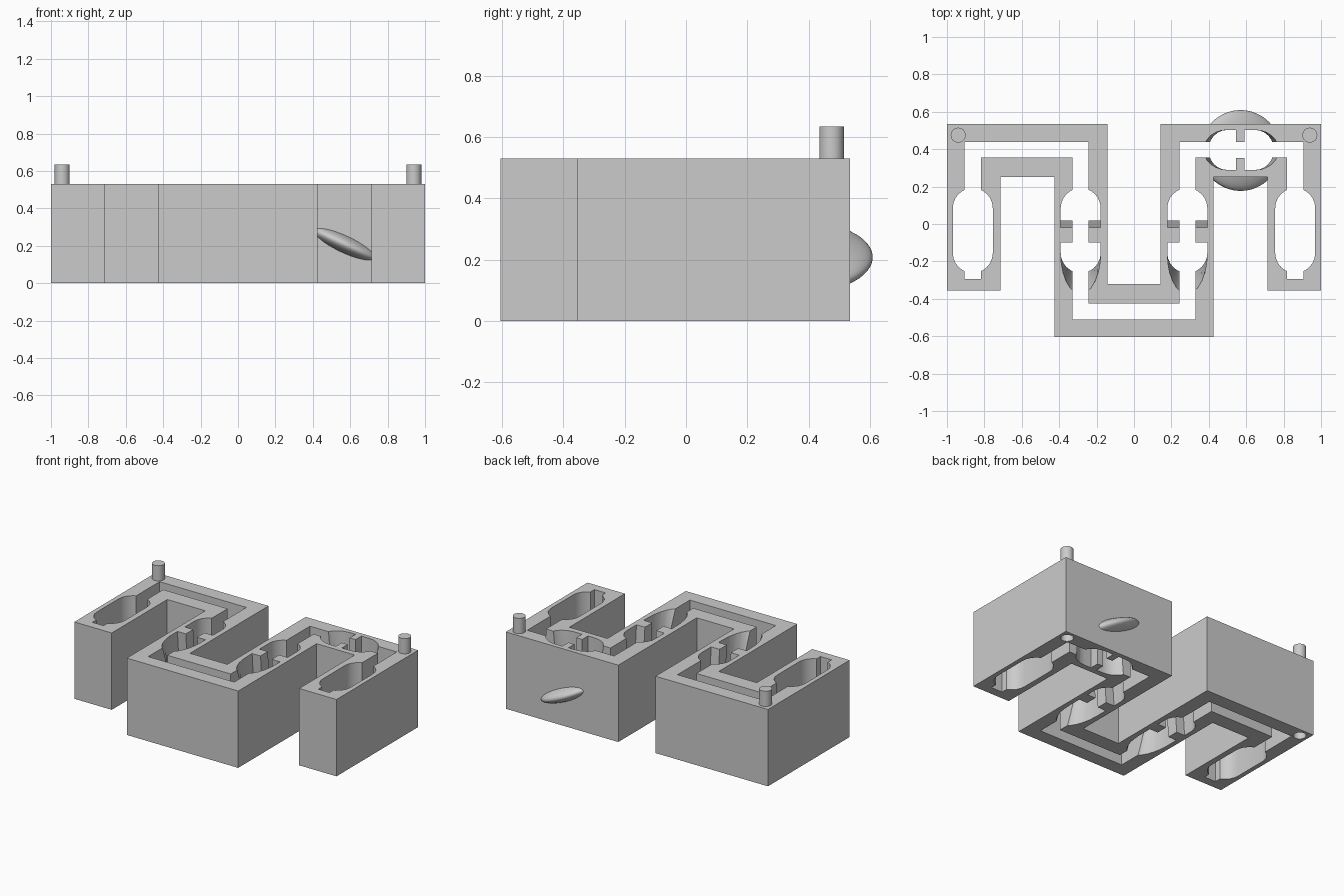
import bpy, bmesh
from math import sin, cos, pi, radians

if "Cube" in bpy.data.objects:
    bpy.data.objects.remove(bpy.data.objects["Cube"])

grey = bpy.data.materials.new("plain grey")
grey.use_nodes = True
grey.diffuse_color = (0.6, 0.6, 0.6, 1)
grey.node_tree.nodes["Principled BSDF"].inputs["Base Color"].default_value = (0.6, 0.6, 0.6, 1)

HEIGHT = 0.53
SLOT = 0.043    # half width of the channel
WIDE = 0.107    # half width of the pockets


def loft(name, rings):
    """Closed solid through matching rings of 3D points, bottom to top."""
    bm = bmesh.new()
    loops = [[bm.verts.new(p) for p in ring] for ring in rings]
    n = len(loops[0])
    for low, high in zip(loops, loops[1:]):
        for i in range(n):
            j = (i + 1) % n
            bm.faces.new((low[i], low[j], high[j], high[i]))
    bm.faces.new(loops[0])
    bm.faces.new(loops[-1])
    bmesh.ops.recalc_face_normals(bm, faces=bm.faces)
    mesh = bpy.data.meshes.new(name)
    bm.to_mesh(mesh)
    bm.free()
    mesh.materials.append(grey)
    obj = bpy.data.objects.new(name, mesh)
    bpy.context.collection.objects.link(obj)
    return obj


def prism(name, outline, low, high):
    return loft(name, [[(x, y, z) for x, y in outline] for z in (low, high)])


def mirrored(half):
    return half + [(-x, y) for x, y in reversed(half)]


def pocket(cx, cy, flat, sections, along_x=False):
    """Rounded pocket; each section is (z, front end length, back end length)."""
    rings = []
    for z, front, back in sections:
        ring = []
        for start, shift, length in ((0, flat, back), (pi, -flat, front)):
            for k in range(13):
                t = start + pi * k / 12
                u, v = WIDE * cos(t), shift + length * sin(t)
                ring.append((cx + v, cy - u, z) if along_x else (cx + u, cy + v, z))
        rings.append(ring)
    return loft("pocket_cutter", rings)


def cylinder(name, x, y, radius, low, high):
    ring = [(x + radius * cos(2 * pi * k / 32), y + radius * sin(2 * pi * k / 32)) for k in range(32)]
    return prism(name, ring, low, high)


def select(obj):
    bpy.ops.object.select_all(action='DESELECT')
    bpy.context.view_layer.objects.active = obj
    obj.select_set(True)


def combine(obj, other, operation):
    mod = obj.modifiers.new("combine", 'BOOLEAN')
    mod.operation, mod.object, mod.solver = operation, other, 'EXACT'
    select(obj)
    bpy.ops.object.modifier_apply(modifier=mod.name)
    bpy.data.objects.remove(other)


# Winding block
body = prism("winding_block", mirrored([
    (0.142, -0.32), (0.142, 0.535), (1, 0.535), (1, -0.355), (0.715, -0.355),
    (0.715, 0.25), (0.425, 0.25), (0.425, -0.605)]), 0, HEIGHT)

# Tilted oval boss bulging through the wall
bpy.ops.mesh.primitive_uv_sphere_add(segments=64, ring_count=32, radius=1, location=(0.57, 0.393, 0.208))
boss = bpy.context.object
boss.scale = (0.235, 0.216, 0.06)
boss.rotation_euler.y = radians(25)
boss.data.materials.append(grey)
combine(body, boss, 'UNION')

# Channel following the block's middle line
channel = prism("channel_cutter", mirrored([
    (0.242, -0.425), (0.242, 0.438), (0.905, 0.438), (0.905, -0.295), (0.819, -0.295),
    (0.819, 0.355), (0.328, 0.355), (0.328, -0.51)]), -0.1, HEIGHT + 0.1)
combine(body, channel, 'DIFFERENCE')

# Rounded pockets: plain in the outer arms, flared at the front in the inner arms
MID = HEIGHT / 2
for side in (-1, 1):
    combine(body, pocket(side * 0.862, -0.035, 0.12,
                         [(-0.1, WIDE, WIDE), (HEIGHT + 0.1, WIDE, WIDE)]), 'DIFFERENCE')
    combine(body, pocket(side * 0.285, -0.035, 0.12,
                         [(-0.05, 0.24, WIDE), (MID, WIDE, WIDE), (HEIGHT + 0.05, 0.24, WIDE)]), 'DIFFERENCE')
combine(body, pocket(0.573, 0.396, 0.075,
                     [(-0.05, 0.13, 0.13), (MID, 0.1, 0.1), (HEIGHT + 0.05, 0.13, 0.13)], True), 'DIFFERENCE')

# Sockets under the pins
for side in (-1, 1):
    combine(body, cylinder("socket_cutter", side * 0.94, 0.475, 0.04, -0.1, 0.1), 'DIFFERENCE')

# Locating pins
pins = [cylinder("locating_pin", side * 0.94, 0.475, 0.04, HEIGHT - 0.01, 0.635) for side in (-1, 1)]

# Leaning baffles on both sides of the inner channels
for side in (-1, 1):
    for edge in (-1, 1):
        x1 = side * 0.285 + edge * SLOT
        x2 = side * 0.285 + edge * WIDE
        loft("leaning_baffle", [
            [(x1, y, z), (x2, y, z), (x2, y + 0.08, z), (x1, y + 0.08, z)]
            for y, z in ((-0.06, 0), (-0.1, HEIGHT))])

# Upright baffles in the short pocket
for edge in (-1, 1):
    y1, y2 = 0.396 + edge * SLOT, 0.396 + edge * WIDE
    prism("upright_baffle", [(0.545, y1), (0.59, y1), (0.59, y2), (0.545, y2)], 0, HEIGHT)

for obj in [body] + pins:
    select(obj)
    bpy.ops.object.shade_smooth_by_angle(angle=radians(30))
